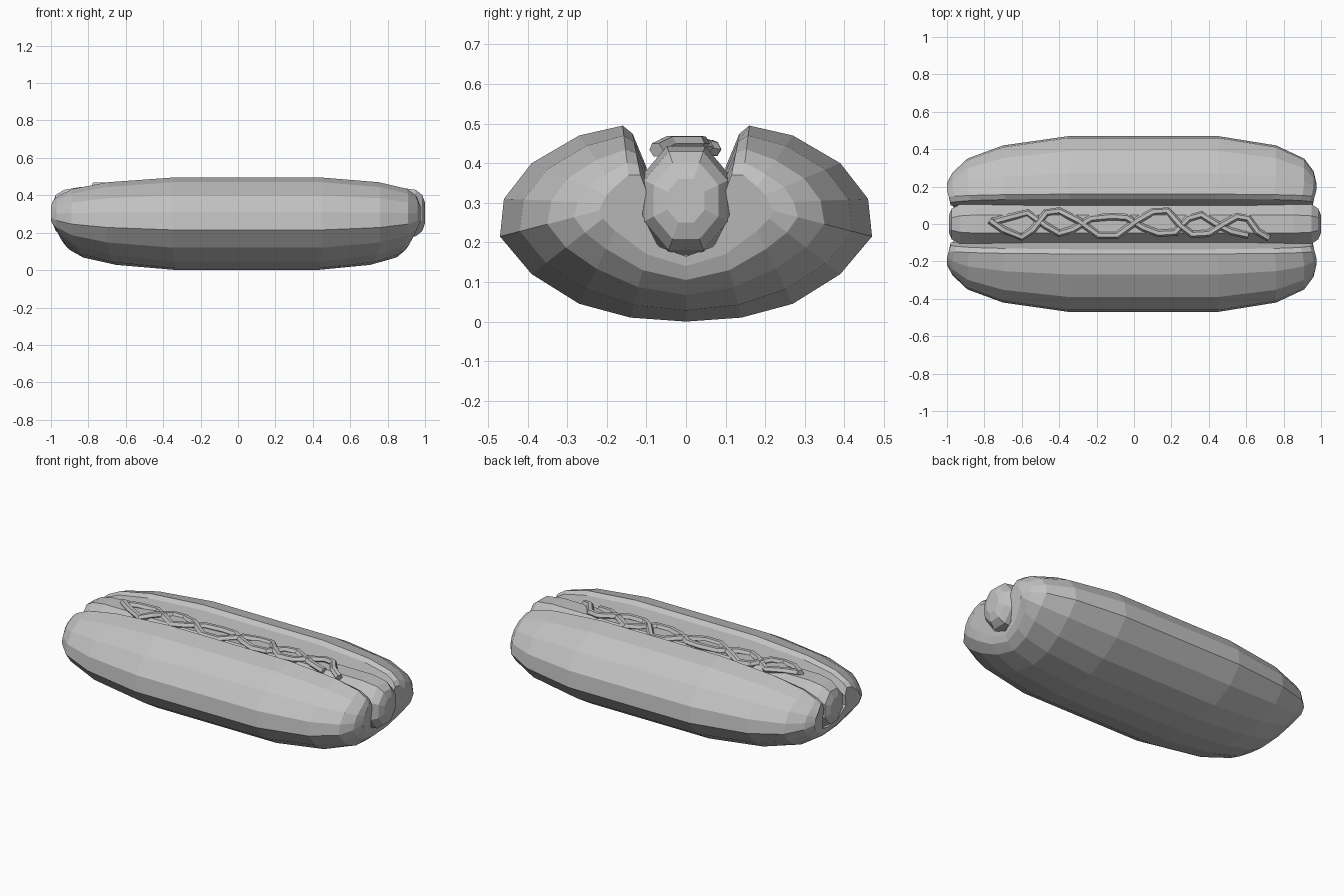
import bpy, bmesh, math

grey = bpy.data.materials.new("plain grey")
grey.diffuse_color = (0.54, 0.54, 0.54, 1)


def loft(name, rings):
    """Skin a list of closed rings, cap both ends, flat shaded."""
    bm = bmesh.new()
    vs = [[bm.verts.new(p) for p in r] for r in rings]
    n = len(rings[0])
    for a, b in zip(vs, vs[1:]):
        for i in range(n):
            j = (i + 1) % n
            bm.faces.new((a[i], a[j], b[j], b[i]))
    bm.faces.new(vs[0])
    bm.faces.new(vs[-1])
    bmesh.ops.recalc_face_normals(bm, faces=bm.faces)
    me = bpy.data.meshes.new(name)
    bm.to_mesh(me)
    bm.free()
    me.materials.append(grey)
    ob = bpy.data.objects.new(name, me)
    bpy.context.collection.objects.link(ob)
    return ob


# Bun: half section (y, z), the core point it shrinks to at the ends, length factor
half = [
    (0.00, 0.00, 0.00, 0.14, 0.93), (0.14, 0.01, 0.10, 0.17, 0.95),
    (0.27, 0.045, 0.18, 0.23, 0.98), (0.39, 0.12, 0.21, 0.26, 1),
    (0.47, 0.215, 0.22, 0.28, 1), (0.46, 0.31, 0.21, 0.30, 1),
    (0.39, 0.40, 0.20, 0.32, 1), (0.27, 0.47, 0.18, 0.34, 1),
    (0.16, 0.495, 0.145, 0.37, 0.99), (0.135, 0.475, 0.115, 0.37, 0.98),
    (0.10, 0.39, 0.10, 0.33, 0.98), (0.11, 0.26, 0.11, 0.27, 0.98),
    (0.065, 0.16, 0.07, 0.19, 0.95), (0.00, 0.155, 0.00, 0.165, 0.93),
]
section = half + [(-y, z, -cy, cz, k) for y, z, cy, cz, k in half[-2:0:-1]]
stations = [(-1.0, 0), (-0.97, 0.22), (-0.89, 0.52), (-0.70, 0.8), (-0.35, 1),
            (0.45, 1), (0.76, 0.8), (0.91, 0.52), (0.96, 0.25), (0.975, 0)]
loft("bun", [[(x * k, cy + (y - cy) * f, cz + (z - cz) * f)
              for y, z, cy, cz, k in section] for x, f in stations])

# Sausage: eight sided with rounded ends
ends = [(-0.99, 0.4), (-0.975, 0.7), (-0.93, 0.9), (-0.85, 1),
        (0.85, 1), (0.95, 0.9), (0.985, 0.7), (1.0, 0.4)]
r = 1 / math.cos(math.pi / 8)
angles = [math.pi / 8 + i * math.pi / 4 for i in range(8)]
loft("sausage", [[(x, 0.117 * r * s * math.cos(a), 0.305 + 0.138 * r * s * math.sin(a))
                  for a in angles] for x, s in ends])


# Sauce: two zigzag strands draped over the sausage
def strand(name, path, lift):
    cu = bpy.data.curves.new(name, 'CURVE')
    cu.dimensions = '3D'
    cu.bevel_depth = 0.02
    cu.bevel_resolution = 1
    cu.use_fill_caps = True
    sp = cu.splines.new('POLY')
    sp.points.add(len(path) - 1)
    sp.use_smooth = False
    for p, (x, y) in zip(sp.points, path):
        p.co = (x, y, 0.447 + lift - 0.5 * max(0, abs(y) - 0.04), 1)
    cu.materials.append(grey)
    ob = bpy.data.objects.new(name, cu)
    bpy.context.collection.objects.link(ob)
    bpy.ops.object.select_all(action='DESELECT')
    ob.select_set(True)
    bpy.context.view_layer.objects.active = ob
    bpy.ops.object.convert(target='MESH')


strand("first_sauce_strand",
       [(-0.77, 0.02), (-0.70, -0.03), (-0.60, -0.07), (-0.54, -0.03), (-0.47, 0.06),
        (-0.40, 0.07), (-0.30, 0.02), (-0.19, -0.06), (-0.09, -0.06), (0.02, 0.02),
        (0.10, 0.065), (0.18, 0.07), (0.25, -0.01), (0.31, -0.055), (0.40, -0.05),
        (0.48, 0.0), (0.55, 0.04), (0.61, 0.03), (0.66, -0.04), (0.72, -0.075)], 0.004)
strand("second_sauce_strand",
       [(-0.76, 0.01), (-0.67, 0.035), (-0.57, 0.06), (-0.47, -0.01), (-0.40, -0.05),
        (-0.33, -0.03), (-0.23, 0.03), (-0.12, 0.04), (-0.04, 0.035), (0.05, -0.02),
        (0.13, -0.05), (0.22, -0.045), (0.29, 0.03), (0.36, 0.05), (0.44, 0.0),
        (0.52, -0.04), (0.61, -0.06)], 0.0)
